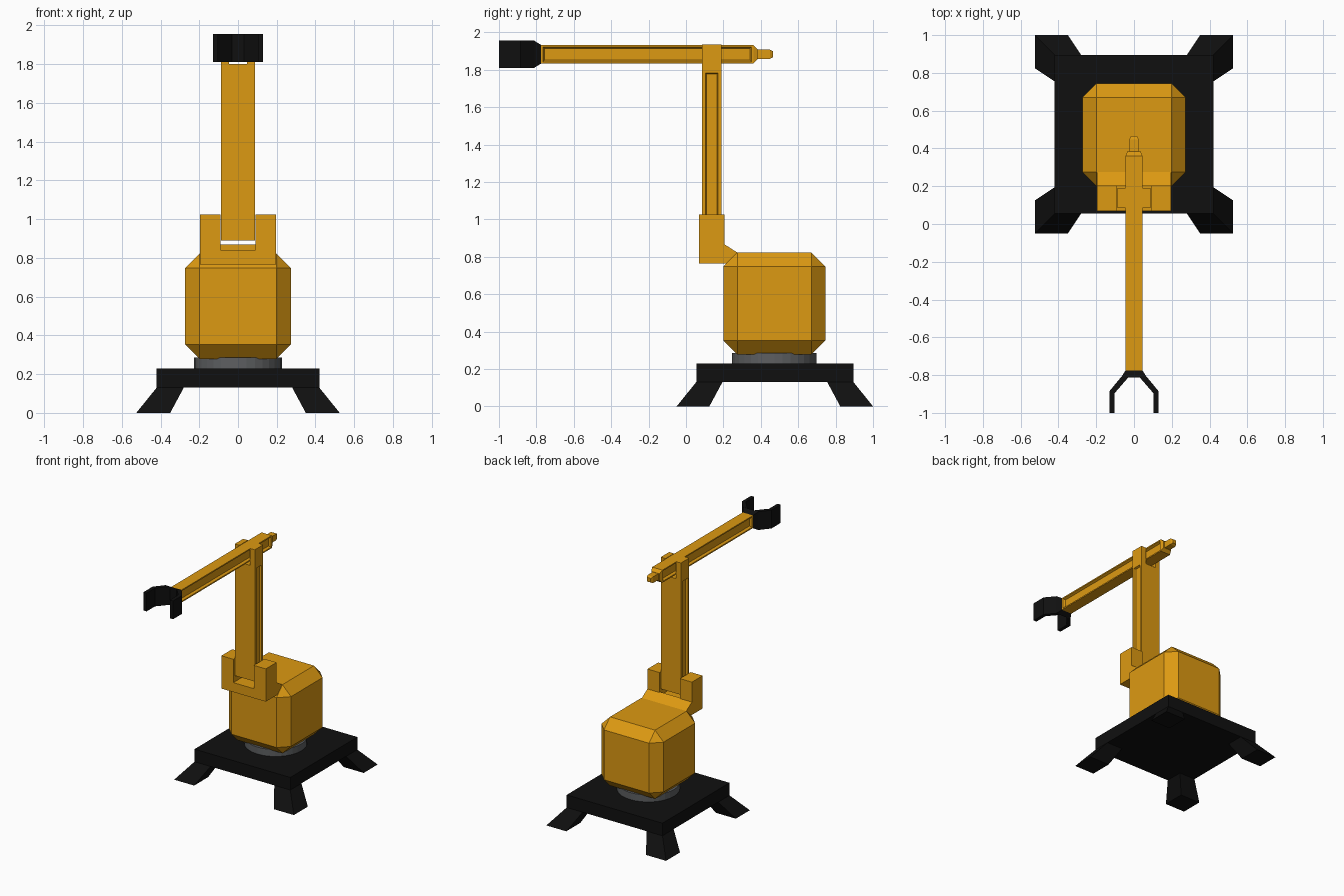
import bpy
import bmesh

if "Cube" in bpy.data.objects:
    bpy.data.objects.remove(bpy.data.objects["Cube"], do_unlink=True)


def material(name, rgb):
    m = bpy.data.materials.new(name)
    m.use_nodes = True
    m.diffuse_color = (*rgb, 1)
    bsdf = m.node_tree.nodes["Principled BSDF"]
    bsdf.inputs["Base Color"].default_value = (*rgb, 1)
    bsdf.inputs["Roughness"].default_value = 0.6
    return m


ORANGE = material("orange paint", (0.72, 0.32, 0.006))
BLACK = material("black metal", (0.005, 0.005, 0.005))
GREY = material("grey steel", (0.11, 0.115, 0.12))


def finish(name, bm, mat):
    bmesh.ops.recalc_face_normals(bm, faces=bm.faces)
    mesh = bpy.data.meshes.new(name)
    bm.to_mesh(mesh)
    bm.free()
    mesh.materials.append(mat)
    obj = bpy.data.objects.new(name, mesh)
    bpy.context.collection.objects.link(obj)
    return obj


def loft(name, loops, mat, groove=None):
    """Skin matching point loops, cap the ends, optionally groove the x sides."""
    bm = bmesh.new()
    rings = [[bm.verts.new(p) for p in loop] for loop in loops]
    n = len(rings[0])
    for a, b in zip(rings, rings[1:]):
        for i in range(n):
            j = (i + 1) % n
            bm.faces.new((a[i], a[j], b[j], b[i]))
    bm.faces.new(rings[0])
    bm.faces.new(rings[-1])
    if groove:
        rim, slope, depth = groove
        bmesh.ops.recalc_face_normals(bm, faces=bm.faces)
        for side in (-1, 1):
            facing = [f for f in bm.faces if f.normal.x * side > 0.99]
            panel = max(facing, key=lambda f: f.calc_area())
            bmesh.ops.inset_region(bm, faces=[panel], thickness=rim)
            bmesh.ops.inset_region(bm, faces=[panel], thickness=slope, depth=-depth)
    return finish(name, bm, mat)


def rect_z(x0, x1, y0, y1, z):
    return [(x0, y0, z), (x1, y0, z), (x1, y1, z), (x0, y1, z)]


def rect_y(y, hx, hz, z=1.8825):
    return [(-hx, y, z - hz), (hx, y, z - hz), (hx, y, z + hz), (-hx, y, z + hz)]


def box(name, x0, x1, y0, y1, z0, z1, mat, groove=None):
    return loft(name, [rect_z(x0, x1, y0, y1, z) for z in (z0, z1)], mat, groove)


MID = 0.475  # y centre of the base

# Base plate with four splayed legs
box("base_plate", -0.42, 0.42, MID - 0.42, MID + 0.42, 0.13, 0.23, BLACK)
for sx, side in ((1, "left"), (-1, "right")):
    for sy, end in ((1, "back"), (-1, "front")):
        loft(f"{end}_{side}_leg",
             [rect_z(sx * a, sx * b, MID + sy * a, MID + sy * b, z)
              for a, b, z in ((0.35, 0.525, 0), (0.28, 0.42, 0.13))], BLACK)

# Turntable
bpy.ops.mesh.primitive_cylinder_add(vertices=32, radius=0.226, depth=0.06,
                                    location=(0, MID - 0.003, 0.255))
turntable = bpy.context.object
turntable.name = "turntable"
turntable.data.materials.append(GREY)

# Chamfered body
bm = bmesh.new()
bmesh.ops.create_cube(bm, size=0.545)
bmesh.ops.bevel(bm, geom=bm.edges[:], offset=0.075, segments=1, affect='EDGES')
bmesh.ops.translate(bm, verts=bm.verts, vec=(0, 0.4725, 0.55))
finish("body", bm, ORANGE)

# Shoulder bracket: U profile and the wedge joining it to the body
u_profile = [(-0.195, 0.765), (0.195, 0.765), (0.195, 1.025), (0.09, 1.025),
             (0.09, 0.84), (-0.09, 0.84), (-0.09, 1.025), (-0.195, 1.025)]
loft("shoulder_bracket", [[(x, y, z) for x, z in u_profile] for y in (0.07, 0.205)], ORANGE)
wedge = [(0.2, 0.765), (0.2, 0.87), (0.275, 0.822), (0.275, 0.765)]
loft("shoulder_wedge", [[(x, y, z) for y, z in wedge] for x in (-0.195, 0.195)], ORANGE)

# Upper arm with grooved sides and a fork on top
box("upper_arm", -0.088, 0.088, 0.085, 0.19, 0.89, 1.80, ORANGE, (0.026, 0.008, 0.015))
for s, side in ((1, "left"), (-1, "right")):
    box(f"{side}_fork_prong", s * 0.046, s * 0.088, 0.085, 0.19, 1.80, 1.935, ORANGE)

# Forearm with grooved sides and a stub at its back end
loft("forearm", [rect_y(*s) for s in (
    (-0.775, 0.045, 0.05), (0.36, 0.045, 0.05), (0.383, 0.036, 0.027))],
    ORANGE, (0.014, 0.012, 0.018))
loft("forearm_stub", [rect_y(*s) for s in (
    (0.375, 0.025, 0.025), (0.448, 0.025, 0.025), (0.465, 0.016, 0.016))], ORANGE)

# Gripper: flared palm and two fingers
loft("gripper_palm", [rect_y(-0.775, 0.045, 0.05), rect_y(-0.812, 0.068, 0.0725)], BLACK)
finger = [(0.03, -0.812), (0.068, -0.81), (0.13, -0.885), (0.13, -1.0),
          (0.102, -1.0), (0.102, -0.895)]
for s, side in ((1, "left"), (-1, "right")):
    loft(f"{side}_finger", [[(s * x, y, z) for x, y in finger] for z in (1.81, 1.955)], BLACK)
